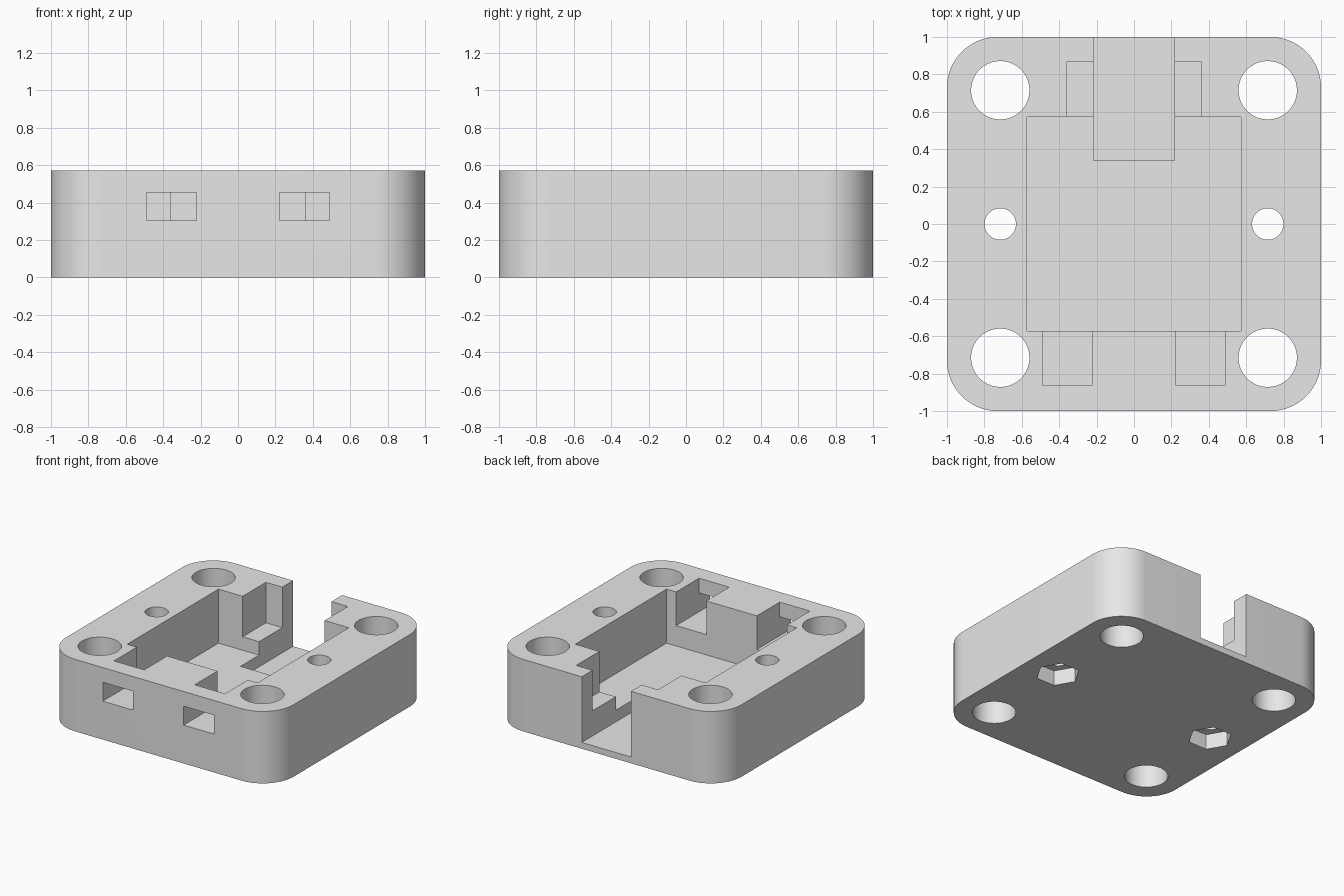
import bpy
import bmesh
from math import radians
from mathutils import Matrix, Vector

cube = bpy.data.objects.get("Cube")
if cube:
    bpy.data.objects.remove(cube, do_unlink=True)

HEIGHT = 0.572
POCKET = 0.573      # half width of the central pocket
BOLT = 0.715        # bolt offset from the centre
ABOVE = 0.8         # cutters open to the top end here

grey = bpy.data.materials.new("plain grey")
grey.use_nodes = True
grey.diffuse_color = (0.8, 0.8, 0.8, 1)
grey.node_tree.nodes["Principled BSDF"].inputs["Base Color"].default_value = grey.diffuse_color


def new_object(name, bm):
    mesh = bpy.data.meshes.new(name)
    bm.to_mesh(mesh)
    bm.free()
    obj = bpy.data.objects.new(name, mesh)
    bpy.context.collection.objects.link(obj)
    mesh.materials.append(grey)
    return obj


def box_mesh(x, y, z):
    """Box between the given (low, high) ranges."""
    bm = bmesh.new()
    size = [b - a for a, b in (x, y, z)]
    mid = Vector([(a + b) / 2 for a, b in (x, y, z)])
    bmesh.ops.create_cube(bm, size=1, matrix=Matrix.Translation(mid) @ Matrix.Diagonal((*size, 1)))
    return bm


def prism_mesh(x, y, radius, z, sides):
    """Upright round or hexagonal prism."""
    bm = bmesh.new()
    bmesh.ops.create_cone(bm, cap_ends=True, segments=sides, radius1=radius, radius2=radius,
                          depth=z[1] - z[0], matrix=Matrix.Translation((x, y, sum(z) / 2)))
    return bm


# Housing block with rounded upright corners
bm = box_mesh((-1, 1), (-1, 1), (0, HEIGHT))
upright = [e for e in bm.edges if abs(e.verts[0].co.z - e.verts[1].co.z) > 0.1]
bmesh.ops.bevel(bm, geom=upright, offset=0.27, segments=16, profile=0.5, affect='EDGES')
housing = new_object("housing", bm)


def cut(bm):
    """Subtract a temporary cutter from the housing."""
    cutter = new_object("cutter", bm)
    cutter.hide_render = True
    mod = housing.modifiers.new("cut", 'BOOLEAN')
    mod.operation = 'DIFFERENCE'
    mod.solver = 'EXACT'
    mod.object = cutter
    bpy.context.view_layer.objects.active = housing
    bpy.ops.object.modifier_apply(modifier=mod.name)
    bpy.data.objects.remove(cutter, do_unlink=True)


# Central pocket, back step and back cable notch
cut(box_mesh((-POCKET, POCKET), (-POCKET, POCKET), (0.143, ABOVE)))
cut(box_mesh((-0.36, 0.36), (0.5, 0.865), (0.25, ABOVE)))
cut(box_mesh((-0.216, 0.216), (0.34, 1.2), (0.05, ABOVE)))

for side in (-1, 1):
    # Front recess with its window through the front wall
    span = sorted((side * 0.222, side * 0.488))
    cut(box_mesh(span, (-0.86, -0.5), (0.305, ABOVE)))
    cut(box_mesh(span, (-1.2, -0.8), (0.305, 0.455)))
    # Corner bolt holes
    for end in (-1, 1):
        cut(prism_mesh(side * BOLT, end * BOLT, 0.156, (-0.2, ABOVE), 64))
    # Side screw hole with a hexagonal nut pocket underneath
    cut(prism_mesh(side * BOLT, 0, 0.084, (-0.2, ABOVE), 48))
    bm = prism_mesh(0, 0, 0.16, (-0.2, 0.12), 6)
    corner = max(bm.verts, key=lambda v: v.co.x).co
    if abs(corner.y) > 0.01:
        bmesh.ops.rotate(bm, verts=bm.verts, matrix=Matrix.Rotation(radians(30), 3, 'Z'))
    bmesh.ops.translate(bm, verts=bm.verts, vec=(side * BOLT, 0, 0))
    cut(bm)

# Smooth the round walls, keep the edges crisp
bpy.ops.object.select_all(action='DESELECT')
housing.select_set(True)
bpy.context.view_layer.objects.active = housing
bpy.ops.object.shade_smooth_by_angle(angle=radians(30))
